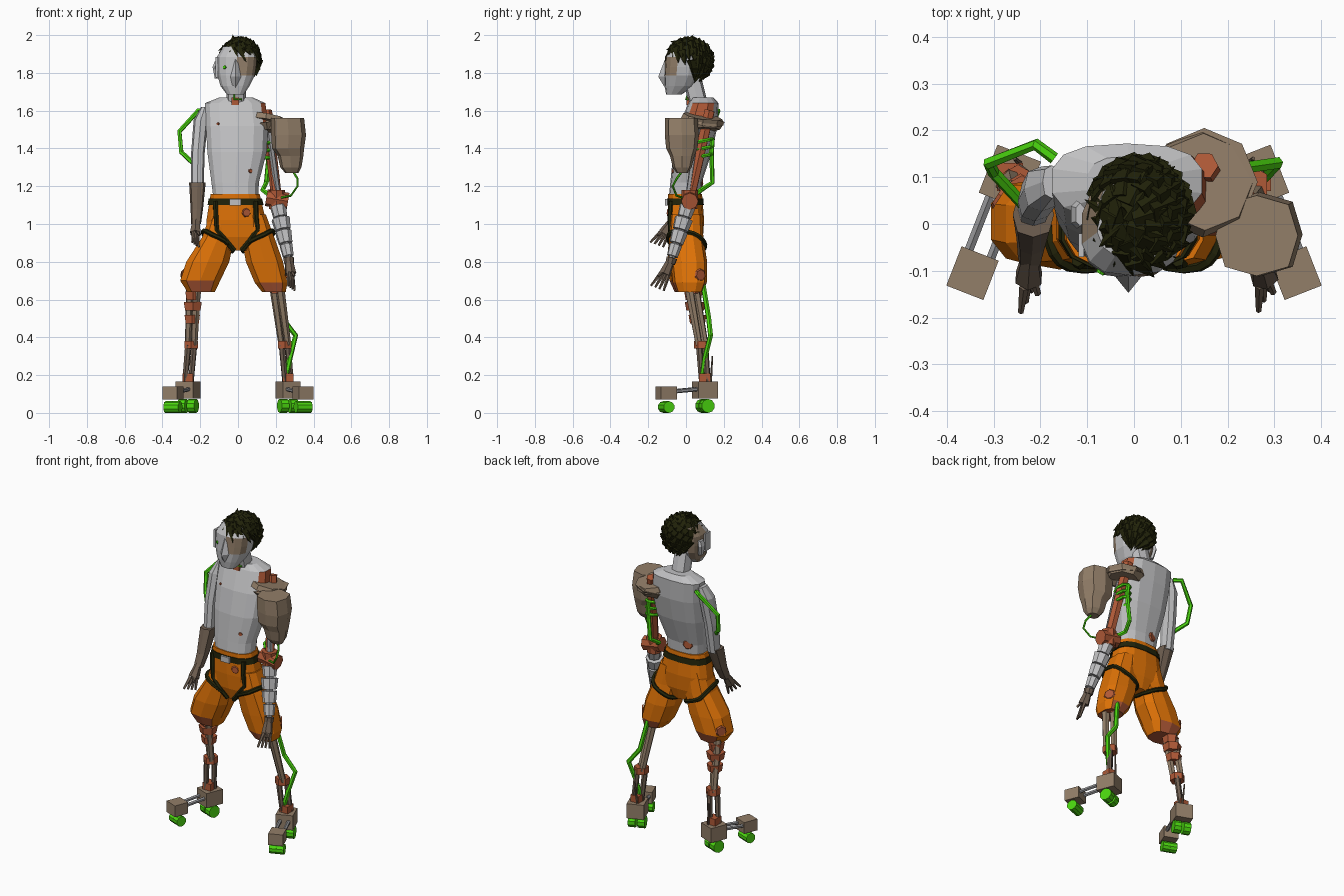
import bpy, bmesh, math, random
from mathutils import Vector as V, Matrix

cube = bpy.data.objects.get("Cube")
if cube:
    bpy.data.objects.remove(cube, do_unlink=True)
random.seed(4)


def material(name, *rgb):
    m = bpy.data.materials.new(name)
    m.use_nodes = True
    m.diffuse_color = (*rgb, 1)
    m.node_tree.nodes["Principled BSDF"].inputs["Base Color"].default_value = (*rgb, 1)
    return m


GREY = material("pale grey", .53, .53, .54)
ORANGE = material("orange cloth", .74, .17, .002)
BROWN = material("metal brown", .29, .21, .14)
GLOVE = material("dark brown", .16, .115, .082)
RUST = material("rust", .43, .1, .038)
GREEN = material("bright green", .07, .68, .005)
DARK = material("dark olive", .016, .017, .003)
STEEL = material("steel grey", .3, .3, .31)


def finish(name, bm, *mats, rule=None):
    bmesh.ops.recalc_face_normals(bm, faces=bm.faces)
    if rule:
        for f in bm.faces:
            f.material_index = rule(f.calc_center_median())
    me = bpy.data.meshes.new(name)
    bm.to_mesh(me)
    bm.free()
    for m in mats:
        me.materials.append(m)
    ob = bpy.data.objects.new(name, me)
    bpy.context.collection.objects.link(ob)
    return ob


# A section is (x, y, z, half width, half depth)
def ring_point(s, a, grow=1, e=.75):
    c, k = math.cos(a), math.sin(a)
    return V((s[0] + grow * s[3] * math.copysign(abs(c) ** e, c),
              s[1] + grow * s[4] * math.copysign(abs(k) ** e, k), s[2]))


def section_at(secs, z):
    secs = sorted(secs, key=lambda s: s[2])
    for a, b in zip(secs, secs[1:]):
        if z <= b[2]:
            t = (z - a[2]) / (b[2] - a[2])
            return [p + (q - p) * t for p, q in zip(a, b)]
    return secs[-1]


def loft(name, secs, n, *mats, rule=None):
    bm = bmesh.new()
    rings = [[bm.verts.new(ring_point(s, math.tau * i / n - math.pi / 2)) for i in range(n)] for s in secs]
    for a, b in zip(rings, rings[1:]):
        for i in range(n):
            j = (i + 1) % n
            bm.faces.new((a[i], a[j], b[j], b[i]))
    bm.faces.new(rings[0])
    bm.faces.new(rings[-1])
    return finish(name, bm, *mats, rule=rule)


def limb(name, p, q, r0, r1, mat, n=6):
    p, q = V(p), V(q)
    turn = (q - p).to_track_quat('Z', 'Y').to_matrix().to_4x4()
    bm = bmesh.new()
    bmesh.ops.create_cone(bm, cap_ends=True, segments=n, radius1=r0, radius2=r1, depth=(q - p).length,
                          matrix=Matrix.Translation((p + q) / 2) @ turn)
    return finish(name, bm, mat)


def box(name, c, size, yaw, mat):
    bm = bmesh.new()
    bmesh.ops.create_cube(bm, size=1, matrix=Matrix.Translation(c) @ Matrix.Rotation(yaw, 4, 'Z')
                          @ Matrix.Diagonal((*size, 1)))
    return finish(name, bm, mat)


def tube(name, pts, r, mat, cyclic=False):
    cu = bpy.data.curves.new(name, 'CURVE')
    cu.dimensions = '3D'
    cu.bevel_depth, cu.bevel_resolution, cu.use_fill_caps = r, 1, True
    sp = cu.splines.new('POLY')
    sp.points.add(len(pts) - 1)
    for d, p in zip(sp.points, pts):
        d.co = (*p, 1)
    sp.use_cyclic_u, sp.use_smooth = cyclic, False
    cu.materials.append(mat)
    ob = bpy.data.objects.new(name, cu)
    bpy.context.collection.objects.link(ob)


def patch(name, secs, a, z, r, mat):
    s = section_at(secs, z)
    p, out = ring_point(s, a), V((math.cos(a), math.sin(a), 0))
    limb(name, p - out * .004, p + out * .004, r, r * .8, mat, 7)


# Torso with a bare rusty left shoulder socket, and neck
torso = [(-.01, -.01, 1.1, .118, .085), (-.015, 0, 1.22, .128, .083), (-.005, .035, 1.38, .16, .102),
         (-.005, .065, 1.52, .168, .102), (-.015, .092, 1.64, .163, .08), (-.01, .09, 1.67, .09, .055)]
loft("torso", torso, 14, GREY, RUST, rule=lambda c: int(c.x > .135 and 1.53 < c.z < 1.65))
patch("back_rust_hole", torso, 1.9, 1.22, .032, RUST)
patch("belly_rust_hole", torso, -1.1, 1.28, .012, RUST)
patch("chest_rust_hole", torso, -2.1, 1.53, .008, RUST)
loft("neck", [(-.01, .065, 1.64, .052, .05), (-.01, .03, 1.78, .05, .05)], 8, GREY)
box("throat_rust_plate", (-.015, .012, 1.65), (.04, .02, .04), 0, RUST)
tube("throat_wire", [(-.02, .01, 1.69), (-.02, .0, 1.66), (.02, .01, 1.66)], .005, GREEN)

# Head with a half mask
head = [(-.014, -.065, 1.685, .045, .04), (-.016, -.035, 1.73, .078, .078), (-.01, -.02, 1.785, .1, .096),
        (-.008, -.015, 1.83, .106, .098), (-.005, -.01, 1.885, .108, .1), (.005, .01, 1.94, .085, .085)]


def face_rule(c):
    scar = c.x > .015 and c.y < -.05 and 1.79 < c.z < 1.9
    return int(scar or (c.x < -.06 and c.y > -.04 and c.z > 1.7))


loft("head", head, 14, GREY, BROWN, rule=face_rule)
loft("nose", [(-.012, -.09, 1.71, .03, .015), (-.012, -.11, 1.78, .03, .037), (-.012, -.1, 1.87, .018, .012)], 4, GREY)
box("mask_side_plate", (-.113, -.045, 1.83), (.012, .05, .11), 0, GREY)
loft("ear", [(-.112, .015, 1.77, .012, .018), (-.122, .02, 1.83, .014, .03), (-.115, .02, 1.86, .01, .025)], 6, GREY)
patch("glowing_eye", head, -2.1, 1.83, .011, GREEN)

# Hair: a cap with broad pointed locks
centre, size = V((.012, .018, 1.865)), V((.108, .122, .117))


def hairy(p):
    d = p - centre
    low = 1.775 if d.y > (.02 if d.x > 0 else .05) else 1.885
    return p.z > (1.905 if d.y < -.06 else low)


bm = bmesh.new()
bmesh.ops.create_icosphere(bm, subdivisions=3, radius=1, matrix=Matrix.Translation(centre) @ Matrix.Diagonal((*size, 1)))
bmesh.ops.delete(bm, geom=[f for f in bm.faces if not hairy(f.calc_center_median())], context='FACES')
for i in range(110):
    h = 1 - 1.75 * (i + .5) / 110
    a = i * 2.39996
    d = V((math.cos(a) * math.sqrt(1 - h * h), math.sin(a) * math.sqrt(1 - h * h), h))
    root = centre + d * size
    if hairy(root):
        sweep = V((.35, .15, -.8))
        aim = (d * .12 + sweep - d * d.dot(sweep)).normalized()
        turn = aim.to_track_quat('Z', 'Y').to_matrix().to_4x4()
        long = random.uniform(.07, .1)
        bmesh.ops.create_cone(bm, cap_ends=True, segments=5, radius1=.032, radius2=0, depth=long,
                              matrix=Matrix.Translation(root - d * .014 + aim * long * .2) @ turn)
finish("hair", bm, DARK)

# Trousers
hips = [(0, 0, .86, .06, .07), (0, 0, .93, .165, .09), (-.01, 0, 1.02, .16, .096), (-.015, -.005, 1.16, .132, .09)]
right_leg = [(-.195, .005, .64, .075, .065), (-.2, .005, .7, .11, .092), (-.16, 0, .8, .118, .097),
             (-.105, 0, .93, .088, .092), (-.08, 0, 1.05, .07, .085)]
left_leg = [(.19, .02, .64, .065, .07), (.175, .02, .69, .09, .09), (.14, .015, .8, .102, .097),
            (.105, 0, .93, .09, .092), (.08, 0, 1.05, .07, .085)]
for_waist = [section_at(hips, 1.1), section_at(hips, 1.135)]
loft("trouser_hips", hips, 14, ORANGE)
for side, s, leg in (("right", -1, right_leg), ("left", 1, left_leg)):
    loft(side + "_trouser_leg", leg, 10, ORANGE, RUST,
         rule=lambda c: int(c.z < .69 and abs(c.x - leg[0][0]) < .055))
    patch(side + "_cuff_rust_side", leg, math.pi / 2 - s, .73, .035, RUST)
    ring = [math.tau * i / 20 for i in range(20)]
    tube(side + "_thigh_strap", [ring_point(section_at(leg, .91 + .05 * s * math.cos(a) - .02 * math.sin(a)), a, 1.02)
                                 for a in ring], .013, DARK, True)
    tube(side + "_hip_strap", [ring_point(section_at(hips, z), -math.pi / 2 + s * a, 1.02)
                               for a, z in ((.75, 1.12), (.62, 1.04), (.6, .97), (.35, .91))]
         + [(s * .02, -.07, .86)], .014, DARK)
patch("hip_rust", hips, -1.3, 1.06, .025, RUST)
loft("waist_belt", [(x, y, z, w * 1.05, d * 1.05) for x, y, z, w, d in for_waist], 14, DARK)
box("belt_buckle", (-.015, -.1, 1.115), (.06, .02, .035), 0, GREY)

# Lower legs: brown rods and rust collars
for side, s in (("right", -1), ("left", 1)):
    knee = V((s * (.235 if s < 0 else .205), .03, .67))
    mid, ankle = V((s * .248, .085, .36)), V((s * .265, .1, .16))
    for off in (-.016, .016):
        limb(side + "_shin_rod", knee + V((off, -off, 0)), mid + V((off, -off, 0)), .024, .018, BROWN)
        limb(side + "_ankle_rod", mid + V((off, off, 0)), ankle + V((off, off, 0)), .017, .015, GLOVE)
    for t, r in ((.16, .048), (.34, .055), (.56, .047)) if s < 0 else ((.05, .04),):
        c = knee.lerp(mid, t)
        limb(side + "_shin_collar", c + V((0, 0, .022)), c - V((0, 0, .022)), r, r * .85, RUST)
    limb(side + "_lower_collar", mid + V((0, 0, .02)), mid - V((0, 0, .02)), .042, .042, RUST)
    box(side + "_ankle_joint", ankle + V((0, 0, .025)), (.055, .06, .045), 0, RUST)

    # Skate foot
    heel, toe = V((s * .265, .1, 0)), V((s * .345, -.105, 0))
    yaw = s * math.atan2(.08, .205)
    across = V((math.cos(yaw), math.sin(yaw), 0))
    box(side + "_heel_block", heel + V((0, 0, .12)), (.1, .11, .09), yaw, BROWN)
    box(side + "_toe_block", toe + V((0, 0, .105)), (.085, .09, .07), yaw, BROWN)
    limb(side + "_heel_pin", heel + V((-s * .02, .03, .15)), heel + V((-s * .01, .04, .3)), .007, .004, GLOVE)
    for k in (-.025, .025):
        limb(side + "_foot_rod", heel + across * k + V((0, 0, .13)), toe + across * k + V((0, 0, .11)), .011, .011, STEEL)
        for label, c, r in (("heel", heel, .037), ("toe", toe, .031)):
            w = c + across * k * (1.1 if label == "heel" else .85) + V((0, 0, r))
            limb(f"{side}_{label}_wheel", w - across * .021, w + across * .021, r, r, GREEN, 10)

# Hands: palm, four fingers and a thumb
def hand(side, wrist, palm, reach):
    wrist, palm, reach = V(wrist), V(palm), V(reach)
    limb(side + "_palm", wrist, palm, .02, .032, GLOVE)
    for i in range(4):
        fan = V((.008, .016, -.006)) * (i - 1.5)
        limb(side + "_finger", palm + fan * .8, palm + reach + fan * 1.4, .011, .006, GLOVE, 5)
    limb(side + "_thumb", wrist.lerp(palm, .5), palm + V((.02, -.035, -.01)), .012, .007, GLOVE, 5)


# Right arm
loft("right_upper_arm", [(-.215, .03, 1.2, .033, .035), (-.212, .05, 1.38, .036, .044), (-.197, .075, 1.55, .038, .048),
                         (-.175, .09, 1.62, .02, .035)], 8, GREY)
loft("right_gauntlet", [(-.222, -.07, 1.0, .026, .03), (-.218, -.03, 1.08, .033, .036), (-.215, .02, 1.22, .044, .048)], 8, GLOVE)
hand("right", (-.222, -.07, 1.02), (-.225, -.115, .95), (0, -.04, -.06))
tube("right_arm_hose", [(-.17, .14, 1.6), (-.21, .17, 1.6), (-.31, .13, 1.49), (-.3, .11, 1.38), (-.235, .04, 1.32)],
     .013, GREEN)

# Left arm: rust strut, shoulder plate, canister and segmented forearm
shoulder, elbow, wrist = V((.15, .125, 1.6)), V((.205, .02, 1.13)), V((.268, -.075, .82))
limb("left_upper_strut", shoulder, elbow, .03, .028, RUST)
limb("left_inner_strut", shoulder + V((.01, -.06, -.08)), elbow + V((.01, -.01, 0)), .016, .016, STEEL)
limb("shoulder_plate", (.145, .085, 1.54), (.15, .09, 1.57), .115, .105, BROWN, 8)
limb("shoulder_plate_rim", (.155, .09, 1.5), (.15, .09, 1.54), .09, .115, BROWN, 8)
loft("arm_canister", [(.285, -.02, 1.27, .035, .03), (.28, -.02, 1.3, .056, .05), (.278, -.02, 1.36, .068, .065),
                      (.265, -.022, 1.4, .085, .083), (.268, -.022, 1.47, .092, .09), (.262, -.025, 1.56, .088, .086)],
     8, BROWN)
limb("canister_bracket", (.16, .04, 1.52), (.25, -.02, 1.52), .035, .035, BROWN)
limb("left_elbow", elbow + V((-.055, 0, .01)), elbow + V((.06, 0, -.01)), .045, .045, RUST, 8)
limb("left_elbow_core", elbow + V((0, 0, .05)), elbow - V((0, 0, .05)), .045, .04, RUST, 8)
limb("left_forearm_core", elbow, wrist, .03, .018, STEEL)
for t0, t1, r in ((.12, .3, .044), (.33, .52, .05), (.55, .75, .044), (.78, .97, .035)):
    limb("left_forearm_segment", elbow.lerp(wrist, t0), elbow.lerp(wrist, t1), r, r * .85, GREY, 8)
limb("left_wrist_ring", wrist, wrist + V((.002, -.008, -.03)), .03, .026, GLOVE, 8)
hand("left", wrist, (.278, -.112, .735), (.005, -.04, -.075))
tube("left_arm_hose", [(.16, .14, 1.45), (.165, .135, 1.38), (.15, .14, 1.22), (.13, .08, 1.18), (.17, .04, 1.15)], .013, GREEN)
for z in (1.36, 1.4, 1.44):
    tube("left_arm_coil", [(.16 + .035 * math.cos(a), .09 + .05 * math.sin(a), z + .01 * math.sin(a))
                           for a in (i * math.tau / 8 for i in range(8))], .01, GREEN, True)
tube("canister_wire", [(.29, -.02, 1.28), (.315, -.05, 1.24), (.315, -.07, 1.2), (.28, -.05, 1.15), (.23, -.02, 1.14)], .006, GREEN)
tube("left_leg_hose", [(.2, .09, .68), (.235, .12, .5), (.305, .13, .41), (.275, .1, .29), (.25, .085, .18)], .014, GREEN)
